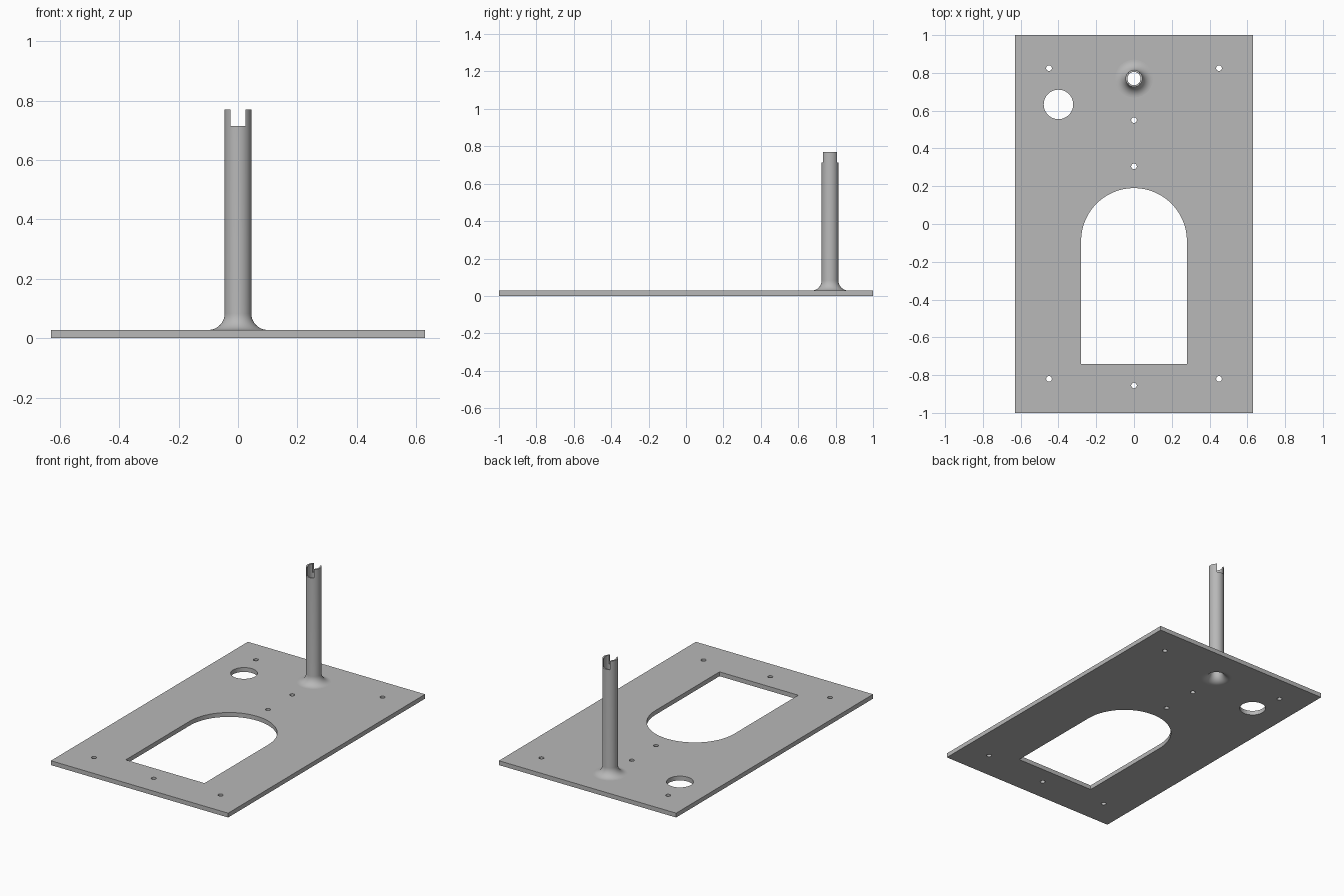
import bpy, bmesh
from math import cos, sin, pi, radians
from mathutils import Vector, Matrix

cube = bpy.data.objects.get("Cube")
if cube:
    bpy.data.objects.remove(cube)

THICK = 0.028
POST_Y = 0.77
SEG = 64

grey = bpy.data.materials.new("plain grey")
grey.use_nodes = True
colour = (0.48, 0.48, 0.48, 1)
grey.diffuse_color = colour
grey.node_tree.nodes["Principled BSDF"].inputs["Base Color"].default_value = colour


def arc(cx, cy, r, start, end, n):
    return [(cx + r * cos(radians(start + (end - start) * i / n)),
             cy + r * sin(radians(start + (end - start) * i / n))) for i in range(n + 1)]


def circle(cx, cy, r, n=32):
    return arc(cx, cy, r, 0, 360, n)[:-1]


def add_mesh(name, mesh):
    obj = bpy.data.objects.new(name, mesh)
    bpy.context.collection.objects.link(obj)
    mesh.materials.clear()
    mesh.materials.append(grey)
    return obj


def baked(obj):
    deps = bpy.context.evaluated_depsgraph_get()
    return bpy.data.meshes.new_from_object(obj.evaluated_get(deps))


def smooth(obj):
    bpy.ops.object.select_all(action='DESELECT')
    obj.select_set(True)
    bpy.context.view_layer.objects.active = obj
    bpy.ops.object.shade_smooth_by_angle(angle=radians(30))


# Base plate: outline, arched window, cable hole, screw holes, post hole
outlines = [
    [(-0.63, -1), (0.63, -1), (0.63, 1), (-0.63, 1)],
    [(-0.28, -0.74), (0.28, -0.74)] + arc(0, -0.09, 0.28, 0, 180, 48),
    circle(-0.4, 0.633, 0.078, 48),
    circle(0, POST_Y, 0.1, SEG),
]
screws = [(x, y) for x in (-0.45, 0.45) for y in (-0.82, 0.825)]
screws += [(0, 0.55), (0, 0.305), (0, -0.855)]
outlines += [circle(x, y, 0.015, 24) for x, y in screws]

curve = bpy.data.curves.new("plate_outline", 'CURVE')
curve.dimensions = '2D'
curve.fill_mode = 'BOTH'
curve.extrude = THICK / 2
for pts in outlines:
    spline = curve.splines.new('POLY')
    spline.points.add(len(pts) - 1)
    for p, (x, y) in zip(spline.points, pts):
        p.co = (x, y, 0, 1)
    spline.use_cyclic_u = True
helper = bpy.data.objects.new("plate_outline", curve)
bpy.context.collection.objects.link(helper)
plate_mesh = baked(helper)
bpy.data.objects.remove(helper)
plate_mesh.transform(Matrix.Translation((0, 0, THICK / 2)))
bm = bmesh.new()
bm.from_mesh(plate_mesh)
bmesh.ops.remove_doubles(bm, verts=bm.verts, dist=0.0001)
bmesh.ops.recalc_face_normals(bm, faces=bm.faces)
bm.to_mesh(plate_mesh)
bm.free()
plate = add_mesh("base_plate", plate_mesh)
smooth(plate)

# Hollow post: revolved wall with a flared foot and a flared bore
profile = [(0.1, 0)] + arc(0.1, THICK + 0.055, 0.055, 270, 180, 12)
profile += [(0.045, 0.77), (0.035, 0.77)] + arc(0.09, 0.055, 0.055, 180, 270, 12)
bm = bmesh.new()
rings = []
for i in range(SEG):
    a = 2 * pi * i / SEG
    rings.append([bm.verts.new((r * cos(a), POST_Y + r * sin(a), z)) for r, z in profile])
for i in range(SEG):
    a, b = rings[i], rings[(i + 1) % SEG]
    for j in range(len(profile)):
        k = (j + 1) % len(profile)
        bm.faces.new((a[j], b[j], b[k], a[k]))
bmesh.ops.recalc_face_normals(bm, faces=bm.faces)
mesh = bpy.data.meshes.new("post")
bm.to_mesh(mesh)
bm.free()
post = add_mesh("hollow_post", mesh)

# Slot across the top of the post, running front to back
bm = bmesh.new()
bmesh.ops.create_cube(bm, size=1)
bmesh.ops.scale(bm, vec=Vector((0.051, 0.2, 0.2)), verts=bm.verts)
bmesh.ops.translate(bm, vec=Vector((0, POST_Y, 0.714 + 0.1)), verts=bm.verts)
mesh = bpy.data.meshes.new("slot_cutter")
bm.to_mesh(mesh)
bm.free()
cutter = add_mesh("slot_cutter", mesh)
cutter.hide_render = True
cut = post.modifiers.new("slot", 'BOOLEAN')
cut.operation = 'DIFFERENCE'
cut.solver = 'EXACT'
cut.object = cutter
result = baked(post)
post.modifiers.clear()
post.data = result
bpy.data.objects.remove(cutter)
smooth(post)
